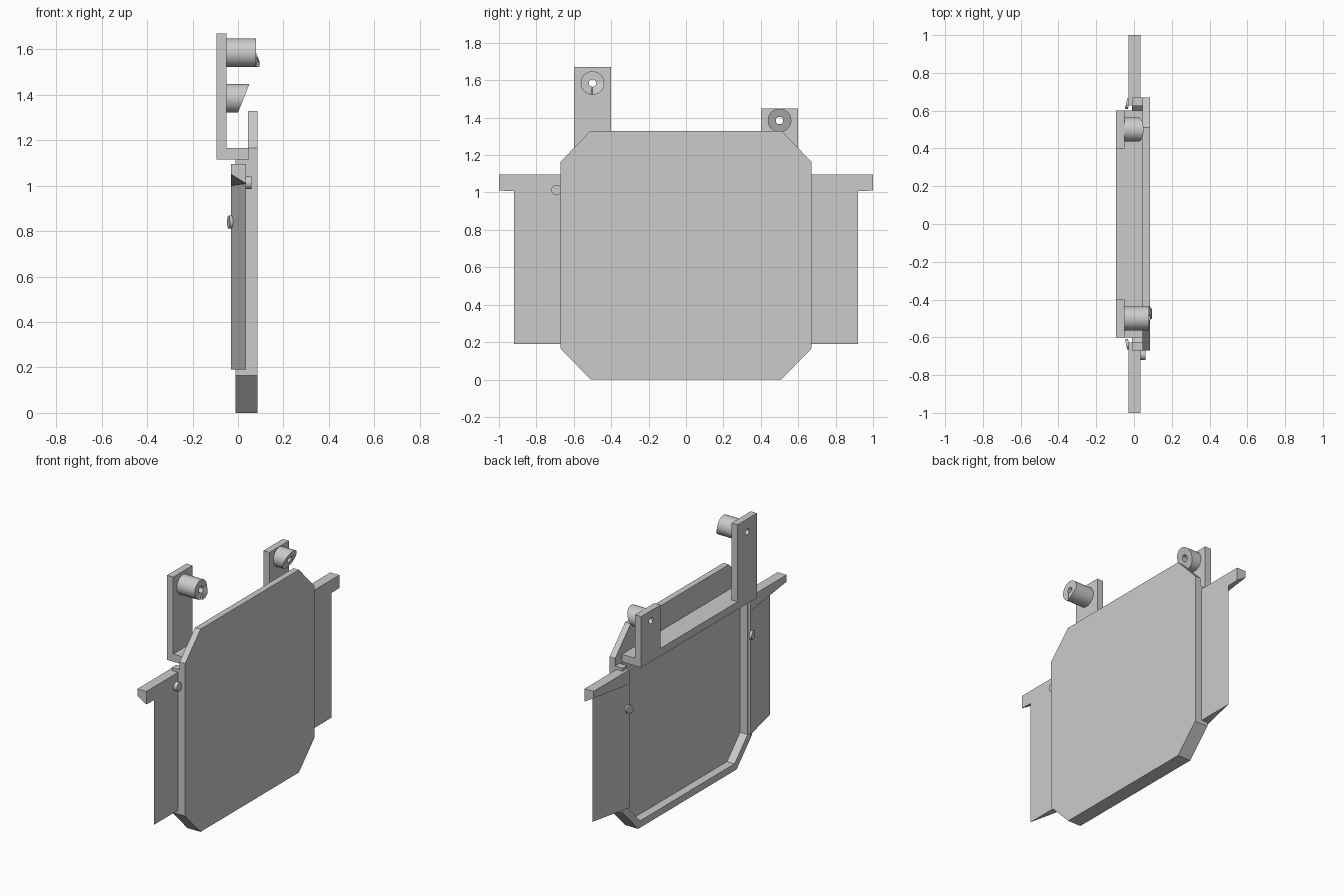
import bpy, bmesh, math
from mathutils import Matrix, Vector

if "Cube" in bpy.data.objects:
    bpy.data.objects.remove(bpy.data.objects["Cube"])

grey = bpy.data.materials.new("plain grey")
grey.diffuse_color = (0.6, 0.6, 0.6, 1)
grey.use_nodes = True
grey.node_tree.nodes["Principled BSDF"].inputs["Base Color"].default_value = grey.diffuse_color


def finish(name, bm, smooth=False):
    bmesh.ops.recalc_face_normals(bm, faces=bm.faces)
    me = bpy.data.meshes.new(name)
    bm.to_mesh(me)
    bm.free()
    me.materials.append(grey)
    ob = bpy.data.objects.new(name, me)
    bpy.context.collection.objects.link(ob)
    if smooth:
        bpy.ops.object.select_all(action='DESELECT')
        ob.select_set(True)
        bpy.context.view_layer.objects.active = ob
        bpy.ops.object.shade_smooth_by_angle(angle=math.radians(30))
    return ob


def loft(name, a, b):
    """Solid between two matching point loops."""
    bm = bmesh.new()
    va = [bm.verts.new(p) for p in a]
    vb = [bm.verts.new(p) for p in b]
    bm.faces.new(va)
    bm.faces.new(vb)
    for i in range(len(a)):
        j = (i + 1) % len(a)
        bm.faces.new((va[i], va[j], vb[j], vb[i]))
    return finish(name, bm)


def slab(name, yz, x0, x1):
    return loft(name, [(x0, y, z) for y, z in yz], [(x1, y, z) for y, z in yz])


def box(name, x0, x1, y0, y1, z0, z1):
    return slab(name, [(y0, z0), (y1, z0), (y1, z1), (y0, z1)], x0, x1)


def disc(name, centre, axis, r, depth):
    bm = bmesh.new()
    m = Matrix.Translation(centre) @ Vector(axis).to_track_quat('Z', 'Y').to_matrix().to_4x4()
    bmesh.ops.create_cone(bm, cap_ends=True, segments=32, radius1=r, radius2=r, depth=depth, matrix=m)
    return finish(name, bm, True)


def peg(name, y, z, r, hole, x0, end):
    """Tube along x whose far end follows end(dy, dz)."""
    bm = bmesh.new()
    n = 48
    rings = []
    for rad, far in ((hole, 0), (r, 0), (r, 1), (hole, 1)):
        ring = []
        for i in range(n):
            t = 2 * math.pi * i / n
            dy, dz = rad * math.cos(t), rad * math.sin(t)
            ring.append(bm.verts.new((end(dy, dz) if far else x0, y + dy, z + dz)))
        rings.append(ring)
    for k in range(4):
        a, b = rings[k], rings[(k + 1) % 4]
        for i in range(n):
            j = (i + 1) % n
            bm.faces.new((a[i], a[j], b[j], b[i]))
    return finish(name, bm, True)


# Front panel: plate with cut corners
slab("front_panel", [(-.51, 0), (.51, 0), (.67, .165), (.67, 1.165),
                     (.51, 1.33), (-.51, 1.33), (-.67, 1.165), (-.67, .165)], .045, .085)

# Raised rim round the sides and bottom of the back
slab("back_rim", [(-.67, 1.115), (-.67, .165), (-.51, 0), (.51, 0), (.67, .165), (.67, 1.115),
                  (.625, 1.115), (.625, .185), (.49, .045), (-.49, .045), (-.625, .185), (-.625, 1.115)],
     -.01, .046)

# Shelf behind the top of the panel
box("top_shelf", -.05, .046, -.6, .6, 1.115, 1.165)
box("shelf_back_edge", -.095, -.05, -.6, .6, 1.115, 1.165)


# Upright brackets with peg holes
def bracket(name, y, top, hole_z):
    ob = box(name, -.095, -.05, y - .1, y + .1, 1.165, top)
    cutter = disc("hole_cutter", (-.07, y, hole_z), (1, 0, 0), .02, .2)
    cutter.hide_render = True
    mod = ob.modifiers.new("hole", 'BOOLEAN')
    mod.operation = 'DIFFERENCE'
    mod.object = cutter
    bpy.context.view_layer.objects.active = ob
    bpy.ops.object.modifier_apply(modifier="hole")
    bpy.data.objects.remove(cutter)


bracket("tall_bracket", -.5, 1.67, 1.585)
bracket("short_bracket", .5, 1.45, 1.385)


# Pegs: one with a small ramp on its end, one cut at a slant
def ramp_end(dy, dz):
    if dy > -.006 and dz < 0:
        return .08 + .015 * min(1, -dz / .04)
    return .08


peg("tall_peg", -.5, 1.585, .063, .02, -.05, ramp_end)
peg("short_peg", .5, 1.385, .063, .02, -.05, lambda dy, dz: .025 + dz * .4)

# Side wings: wedge blade, arm and back button, mirrored
for side, s in (("left", -1), ("right", 1)):
    wedge = [(.035, .92 * s), (.035, .628 * s), (-.03, .628 * s)]
    loft(side + "_wing", [(x, y, .19) for x, y in wedge], [(x, y, 1.05) for x, y in wedge])
    loft(side + "_arm",
         [(-.03, .628 * s, 1.0), (.035, .628 * s, 1.0), (.035, .628 * s, 1.095), (-.03, .628 * s, 1.095)],
         [(-.03, s, 1.05), (.035, s, 1.01), (.035, s, 1.095), (-.03, s, 1.095)])
    disc(side + "_back_button", (-.034, .637 * s, .84), (-.3, .07 * s, 0), .028, .016)

# Single round stud on the front of one wing
disc("wing_stud", (.045, -.692, 1.013), (1, 0, 0), .028, .03)
